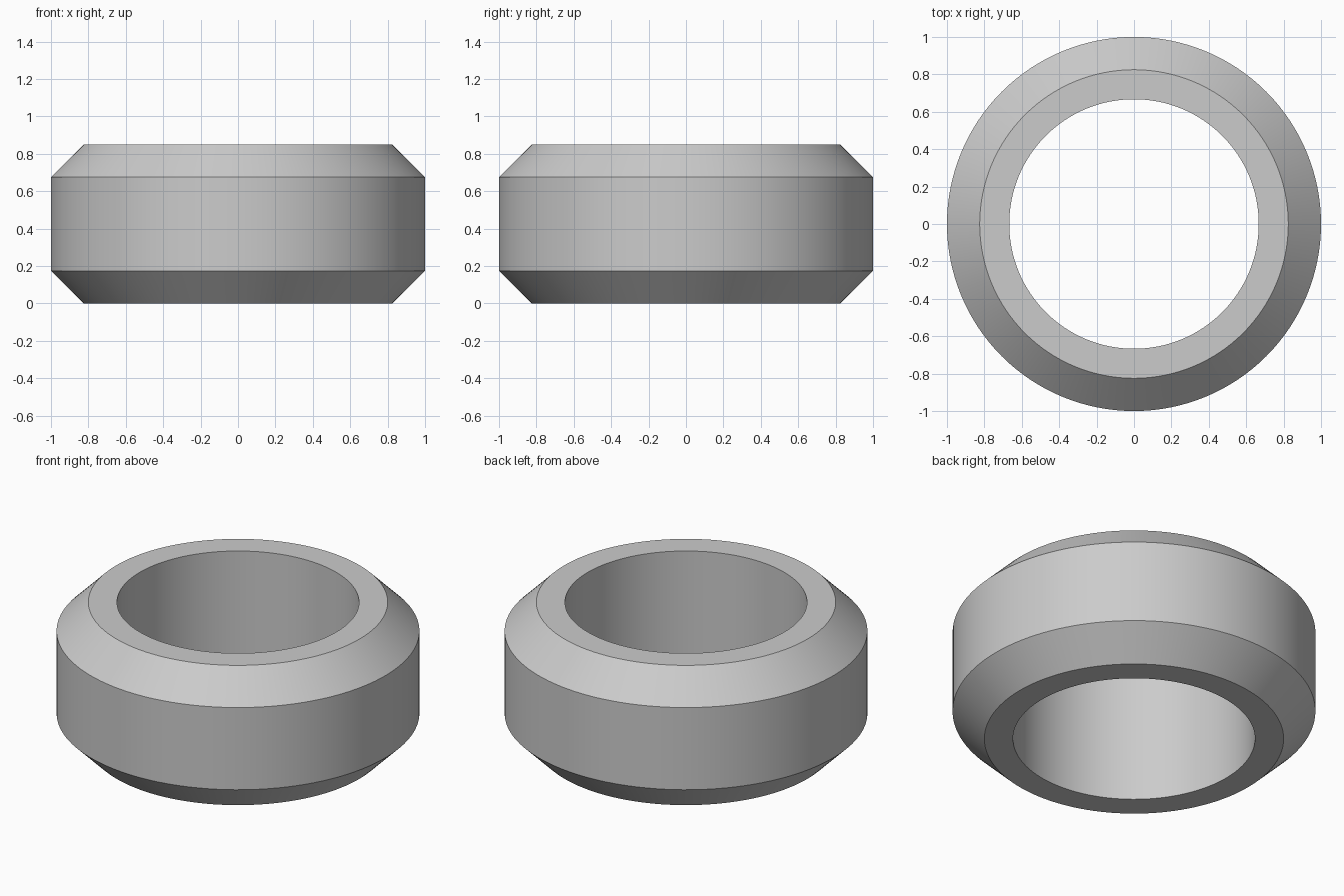
import bpy
import bmesh
import math
from mathutils import Matrix, Vector

cube = bpy.data.objects.get("Cube")
if cube:
    bpy.data.objects.remove(cube, do_unlink=True)

SEGMENTS = 128
HEIGHT = 0.85
CHAMFER = 0.175
OUTER = 1.0
BORE = 0.667

# Plain grey finish
grey = bpy.data.materials.new("light_grey")
grey.use_nodes = True
colour = (0.6, 0.6, 0.6, 1.0)
grey.diffuse_color = colour
grey.node_tree.nodes["Principled BSDF"].inputs["Base Color"].default_value = colour

# Ring cross-section: straight bore, flat ends, chamfered outer edges
profile = [
    (BORE, 0),
    (OUTER - CHAMFER, 0),
    (OUTER, CHAMFER),
    (OUTER, HEIGHT - CHAMFER),
    (OUTER - CHAMFER, HEIGHT),
    (BORE, HEIGHT),
]

# Revolve the closed section around the vertical axis
bm = bmesh.new()
rings = []
for i in range(SEGMENTS):
    turn = Matrix.Rotation(math.tau * i / SEGMENTS, 3, "Z")
    rings.append([bm.verts.new(turn @ Vector((r, 0, z))) for r, z in profile])
for i, ring in enumerate(rings):
    following = rings[(i + 1) % SEGMENTS]
    for j in range(len(profile)):
        k = (j + 1) % len(profile)
        bm.faces.new((ring[j], following[j], following[k], ring[k]))
bmesh.ops.recalc_face_normals(bm, faces=bm.faces[:])

mesh = bpy.data.meshes.new("chamfered_ring")
bm.to_mesh(mesh)
bm.free()
mesh.materials.append(grey)
ring_object = bpy.data.objects.new("chamfered_ring", mesh)
bpy.context.collection.objects.link(ring_object)

# Smooth round walls with crisp chamfer edges
bpy.ops.object.select_all(action="DESELECT")
ring_object.select_set(True)
bpy.context.view_layer.objects.active = ring_object
bpy.ops.object.shade_smooth_by_angle(angle=math.radians(30))
